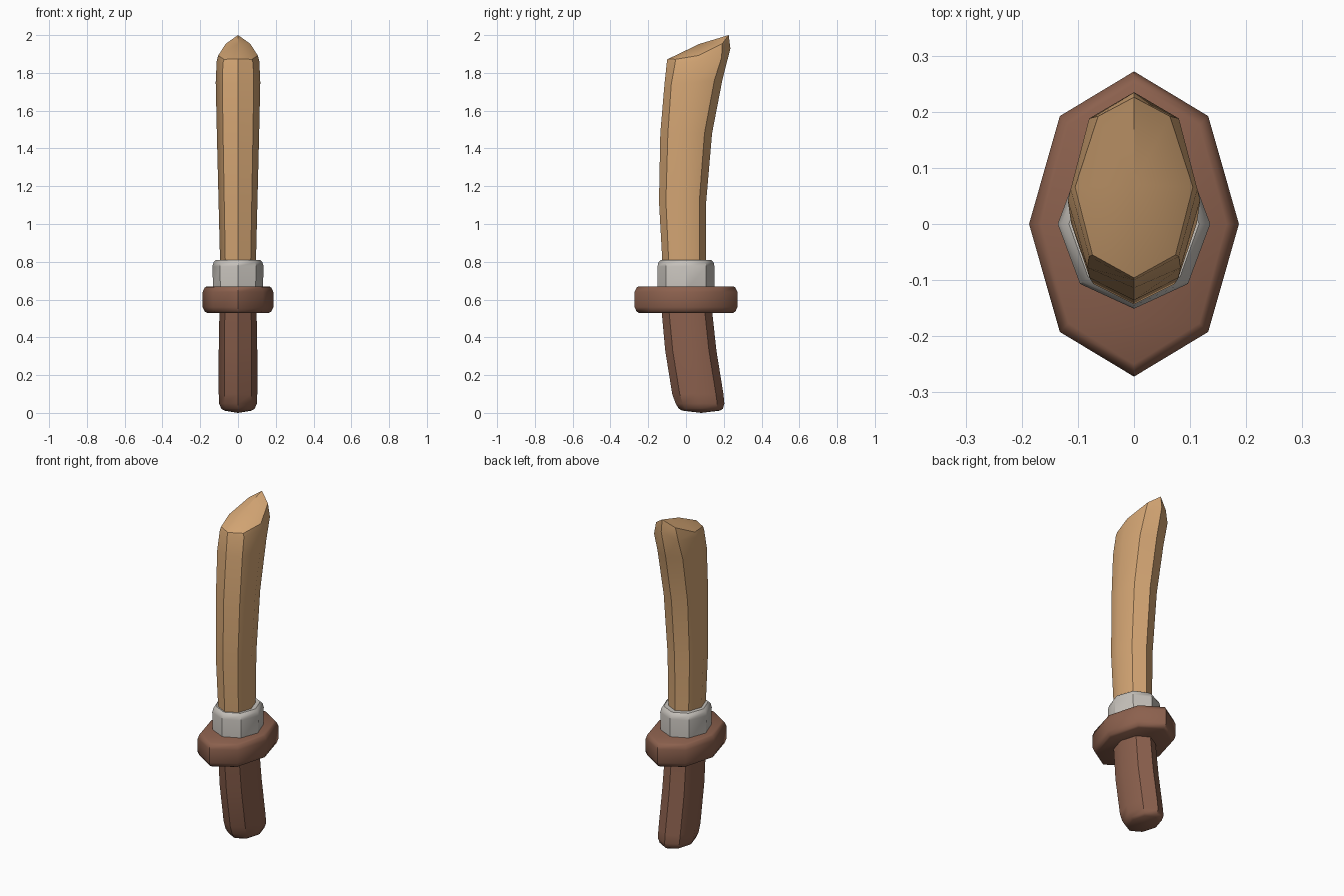
import bpy, bmesh, math

if "Cube" in bpy.data.objects:
    bpy.data.objects.remove(bpy.data.objects["Cube"])

def material(name, rgb):
    m = bpy.data.materials.new(name)
    m.diffuse_color = (*rgb, 1)
    m.use_nodes = True
    m.node_tree.nodes["Principled BSDF"].inputs["Base Color"].default_value = m.diffuse_color
    return m

tan = material("tan wood", (0.66, 0.38, 0.175))
brown = material("brown wood", (0.26, 0.118, 0.075))
grey = material("pale grey", (0.57, 0.54, 0.50))

def oval(z, half_x, front, back):
    """Eight-sided oval ring with corners on both axes."""
    cy, ry = (front + back) / 2, (back - front) / 2
    return [(half_x * math.cos(i * math.pi / 4), cy + ry * math.sin(i * math.pi / 4), z)
            for i in range(8)]

def half_ring(pts):
    """Symmetric ring from five points given back to front on the +x side."""
    back, bs, side, fs, front = pts
    flip = lambda p: (-p[0], p[1], p[2])
    return [side, bs, back, flip(bs), flip(side), flip(fs), front, fs]

def loft(name, rings, mat, top=None, bottom=None, angle=40):
    bm = bmesh.new()
    loops = [[bm.verts.new(p) for p in r] for r in rings]
    for a, b in zip(loops, loops[1:]):
        for i in range(8):
            j = (i + 1) % 8
            bm.faces.new((a[i], a[j], b[j], b[i]))
    # ends: either a flat cap or a fan to a centre point
    for loop, point in ((loops[0], bottom), (loops[-1], top)):
        if point:
            c = bm.verts.new(point)
            for i in range(8):
                bm.faces.new((loop[i], loop[(i + 1) % 8], c))
        else:
            bm.faces.new(loop)
    bmesh.ops.recalc_face_normals(bm, faces=bm.faces)
    me = bpy.data.meshes.new(name)
    bm.to_mesh(me)
    bm.free()
    ob = bpy.data.objects.new(name, me)
    bpy.context.collection.objects.link(ob)
    me.materials.append(mat)
    bpy.ops.object.select_all(action='DESELECT')
    ob.select_set(True)
    bpy.context.view_layer.objects.active = ob
    bpy.ops.object.shade_smooth_by_angle(angle=math.radians(angle))
    return ob

# Curved blade with a slanted tip
loft("blade", [
    oval(0.76, 0.094, -0.123, 0.105),
    oval(1.12, 0.103, -0.143, 0.107),
    oval(1.48, 0.112, -0.136, 0.138),
    half_ring([(0, 0.192, 1.76), (0.083, 0.15, 1.76), (0.118, 0.042, 1.75),
               (0.083, -0.078, 1.74), (0, -0.114, 1.74)]),
    half_ring([(0, 0.235, 1.93), (0.08, 0.188, 1.88), (0.113, 0.062, 1.86),
               (0.08, -0.058, 1.85), (0, -0.10, 1.87)]),
    half_ring([(0, 0.226, 2.0), (0.064, 0.192, 1.955), (0.105, 0.066, 1.892),
               (0.074, -0.055, 1.872), (0, -0.096, 1.873)]),
], tan, top=(0, 0.07, 1.953))

# Collar around the blade root
loft("collar", [
    oval(0.65, 0.131, -0.15, 0.15),
    oval(0.775, 0.136, -0.151, 0.151),
    oval(0.797, 0.129, -0.146, 0.146),
    oval(0.81, 0.116, -0.133, 0.133),
], grey)

# Hand guard with rounded rims
loft("guard", [
    oval(z, 0.187 - d, -0.272 + d, 0.272 - d)
    for z, d in ((0.53, 0.022), (0.537, 0.010), (0.56, 0), (0.64, 0),
                 (0.663, 0.010), (0.67, 0.022))
], brown)

# Grip leaning backwards
loft("grip", [
    oval(0.012, 0.072, -0.02, 0.18),
    oval(0.022, 0.088, -0.038, 0.195),
    oval(0.05, 0.100, -0.055, 0.203),
    oval(0.10, 0.102, -0.073, 0.198),
    oval(0.33, 0.102, -0.110, 0.161),
    oval(0.56, 0.098, -0.131, 0.136),
], brown, bottom=(0, 0.08, 0))
